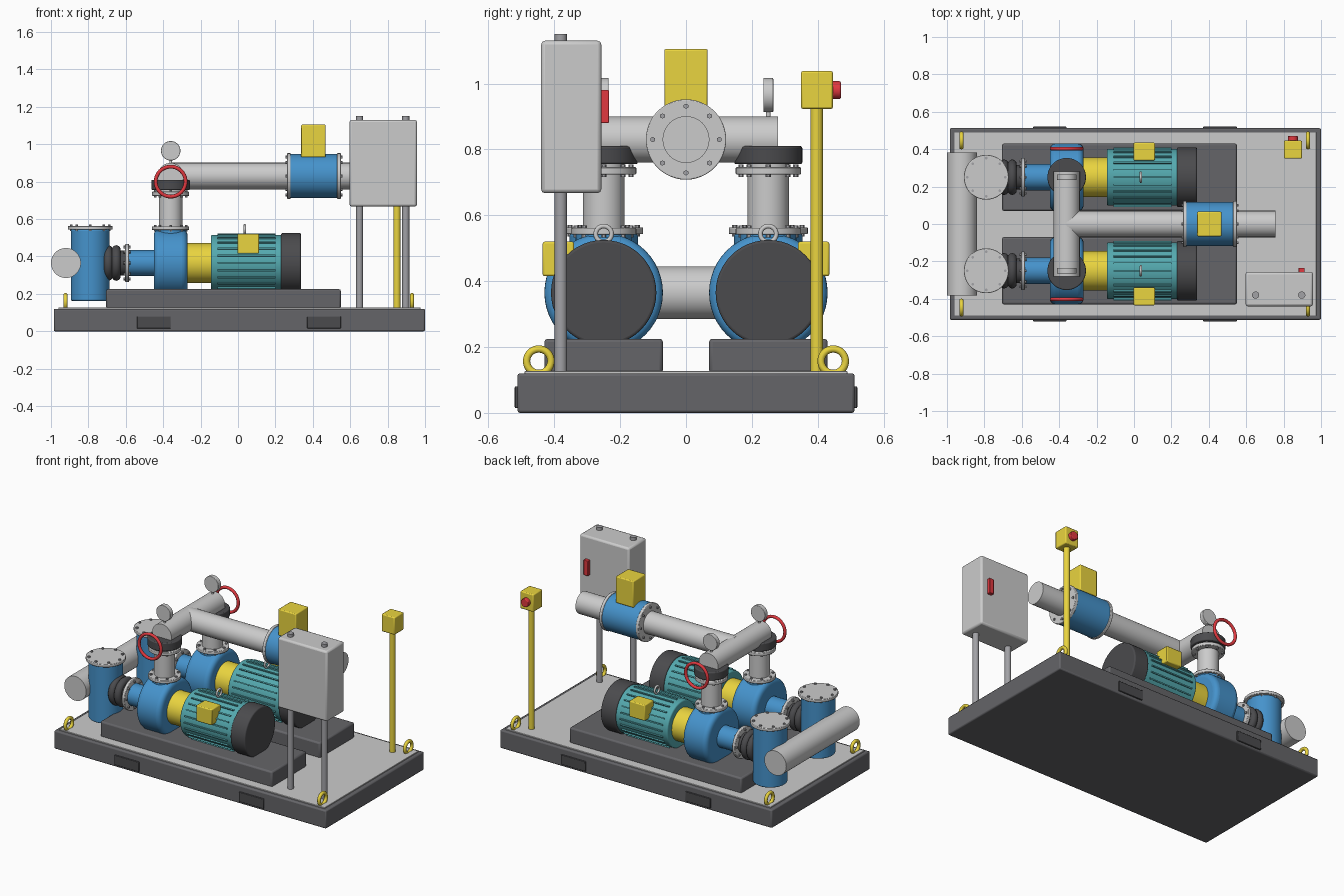
import bpy, bmesh, math
from mathutils import Vector, Matrix

if "Cube" in bpy.data.objects:
    bpy.data.objects.remove(bpy.data.objects["Cube"])


def material(name, *rgb):
    m = bpy.data.materials.new(name)
    m.diffuse_color = (*rgb, 1)
    m.use_nodes = True
    m.node_tree.nodes["Principled BSDF"].inputs["Base Color"].default_value = m.diffuse_color
    return m


BLUE = material("blue_paint", 0.06, 0.29, 0.60)
TEAL = material("teal_paint", 0.09, 0.40, 0.43)
YELLOW = material("yellow_paint", 0.82, 0.66, 0.05)
RED = material("red_paint", 0.75, 0.04, 0.05)
DARK = material("dark_rubber", 0.07, 0.07, 0.075)
FRAME = material("frame_grey", 0.13, 0.13, 0.14)
STEEL = material("post_steel", 0.36, 0.36, 0.38)
X, Y, Z = Vector((1, 0, 0)), Vector((0, 1, 0)), Vector((0, 0, 1))


def finish(name, bm, mat=None, bevel=0, segments=3):
    me = bpy.data.meshes.new(name)
    bmesh.ops.recalc_face_normals(bm, faces=bm.faces)
    bm.to_mesh(me)
    bm.free()
    ob = bpy.data.objects.new(name, me)
    bpy.context.collection.objects.link(ob)
    if mat:
        me.materials.append(mat)
    if bevel:
        b = ob.modifiers.new("bevel", 'BEVEL')
        b.width, b.segments = bevel, segments
        b.limit_method, b.angle_limit = 'ANGLE', math.radians(40)
    bpy.ops.object.select_all(action='DESELECT')
    ob.select_set(True)
    bpy.context.view_layer.objects.active = ob
    bpy.ops.object.shade_smooth_by_angle(angle=math.radians(35))
    return ob


def add_cyl(bm, a, b, r, n=48):
    a, b = Vector(a), Vector(b)
    rot = (b - a).to_track_quat('Z', 'Y').to_matrix().to_4x4()
    bmesh.ops.create_cone(bm, cap_ends=True, segments=n, radius1=r, radius2=r,
                          depth=(b - a).length, matrix=Matrix.Translation((a + b) / 2) @ rot)


def cyl(name, a, b, r, mat=None, bevel=0, segments=3, n=48):
    bm = bmesh.new()
    add_cyl(bm, a, b, r, n)
    return finish(name, bm, mat, bevel, segments)


def add_box(bm, lo, hi, rot=None):
    lo, hi = Vector(lo), Vector(hi)
    m = Matrix.Translation((lo + hi) / 2) @ Matrix.Diagonal((*(hi - lo), 1))
    bmesh.ops.create_cube(bm, size=1, matrix=(rot @ m) if rot else m)


def box(name, lo, hi, mat=None, bevel=0.006):
    bm = bmesh.new()
    add_box(bm, lo, hi)
    return finish(name, bm, mat, bevel, 2)


def ring(name, center, axis, R, r, mat=None, n=40, k=12):
    # torus made by spinning a circle
    bm = bmesh.new()
    rot = Vector(axis).to_track_quat('Z', 'Y').to_matrix().to_4x4()
    rows = [[bm.verts.new(((R + r * math.cos(t)) * math.cos(u),
                           (R + r * math.cos(t)) * math.sin(u), r * math.sin(t)))
             for t in [2 * math.pi * j / k for j in range(k)]]
            for u in [2 * math.pi * i / n for i in range(n)]]
    for i in range(n):
        for j in range(k):
            p, q, s = rows[i], rows[(i + 1) % n], (j + 1) % k
            bm.faces.new((p[j], q[j], q[s], p[s]))
    bm.transform(Matrix.Translation(center) @ rot)
    return finish(name, bm, mat)


def flange(name, a, b, r, bolt_r, count=8):
    a, b = Vector(a), Vector(b)
    d = (b - a).normalized()
    cyl(name, a, b, r, bevel=0.003, segments=2)
    side = X if abs(d.x) < 0.5 else Y
    up = d.cross(side)
    bm = bmesh.new()
    for i in range(count):
        t = 2 * math.pi * i / count
        o = (side * math.cos(t) + up * math.sin(t)) * bolt_r
        add_cyl(bm, a + o - d * 0.008, b + o + d * 0.008, 0.008, 6)
    finish(name + "_bolts", bm, STEEL)


# skid base, deck plate and fork pockets
box("skid_base", (-0.985, -0.512, 0), (1, 0.512, 0.12), FRAME, 0.008)
box("deck_plate", (-0.96, -0.49, 0.115), (0.975, 0.49, 0.127), None, 0.002)
for i, x in enumerate((-0.45, 0.46)):
    box(f"fork_pocket_{i}", (x - 0.09, -0.52, 0.015), (x + 0.09, 0.52, 0.08), DARK, 0.003)
for x in (-0.922, 0.93):
    for y in (-0.447, 0.447):
        ring(f"lifting_lug_{x}_{y}", (x, y, 0.157), X, 0.037, 0.011, YELLOW)

H = 0.365   # pump shaft height
PX = -0.36  # discharge line position
for s, tag in ((-1, "front"), (1, "back")):
    y = 0.25 * s

    def P(x, z=H):
        return (x, y, z)

    box(f"plinth_{tag}", (-0.705, y - 0.18, 0.12), (0.55, y + 0.18, 0.225), FRAME, 0.01)
    # motor with fins, fan cover and fittings
    cyl(f"motor_{tag}", P(-0.145), P(0.24), 0.151, TEAL, 0.008)
    bm = bmesh.new()
    for i in range(24):
        rot = Matrix.Translation(P(0)) @ Matrix.Rotation(math.radians(15 * i), 4, 'X')
        add_box(bm, (-0.11, -0.004, 0.14), (0.20, 0.004, 0.159), rot)
    finish(f"motor_fins_{tag}", bm, TEAL)
    cyl(f"fan_cover_{tag}", P(0.23), P(0.337), 0.16, DARK, 0.008)
    ring(f"motor_eye_{tag}", P(0.037, 0.543), X, 0.024, 0.007)
    ys = sorted((0.34 * s, 0.435 * s))
    box(f"terminal_box_{tag}", (-0.003, ys[0], 0.415), (0.112, ys[1], 0.52), YELLOW)
    cyl(f"coupling_guard_{tag}", P(-0.28), P(-0.14), 0.106, YELLOW, 0.004)
    # pump casing and suction branch
    cyl(f"pump_casing_{tag}", P(-0.45), P(-0.27), 0.18, BLUE, 0.03, 5)
    cyl(f"casing_neck_{tag}", P(PX, 0.45), P(PX, 0.548), 0.085, BLUE)
    cyl(f"suction_nozzle_{tag}", P(-0.585), P(-0.44), 0.07, BLUE)
    flange(f"suction_flange_{tag}", P(-0.603), P(-0.583), 0.102, 0.085)
    cyl(f"suction_pipe_{tag}", P(-0.75), P(-0.59), 0.066, DARK)
    for i, x in enumerate((-0.694, -0.651)):
        ring(f"rubber_joint_{i}_{tag}", P(x), X, 0.071, 0.024, DARK)
    # strainer pot
    cyl(f"strainer_{tag}", P(-0.79, 0.163), P(-0.79, 0.545), 0.104, BLUE, 0.008)
    flange(f"strainer_lid_{tag}", P(-0.79, 0.543), P(-0.79, 0.563), 0.12, 0.102)
    # discharge riser, valve, handwheel and gauge
    flange(f"riser_flange_low_{tag}", P(PX, 0.541), P(PX, 0.561), 0.099, 0.083)
    cyl(f"riser_{tag}", P(PX, 0.55), P(PX, 0.80), 0.063)
    flange(f"riser_flange_high_{tag}", P(PX, 0.724), P(PX, 0.746), 0.099, 0.083)
    cyl(f"valve_body_{tag}", P(PX, 0.755), P(PX, 0.81), 0.103, DARK, 0.006)
    ring(f"handwheel_{tag}", (PX, 0.403 * s, 0.80), Y, 0.08, 0.01, RED)
    cyl(f"gauge_stem_{tag}", P(PX, 0.87), P(PX, 0.93), 0.007)
    cyl(f"gauge_{tag}", (PX, y - 0.015, 0.965), (PX, y + 0.015, 0.965), 0.052, None, 0.003)

# headers and main outlet line
cyl("suction_header", (-0.92, -0.383, H), (-0.92, 0.383, H), 0.08)
cyl("discharge_header", (PX, -0.28, 0.83), (PX, 0.28, 0.83), 0.07)
cyl("outlet_pipe", (PX, 0, 0.83), (0.757, 0, 0.83), 0.071)
cyl("check_valve", (0.27, 0, 0.83), (0.54, 0, 0.83), 0.118, BLUE)
for i, x in enumerate((0.262, 0.53)):
    flange(f"check_valve_flange_{i}", (x, 0, 0.83), (x + 0.02, 0, 0.83), 0.122, 0.101)
box("valve_actuator", (0.338, -0.066, 0.93), (0.468, 0.066, 1.105), YELLOW)

# control cabinet on posts
box("control_cabinet", (0.596, -0.44, 0.667), (0.957, -0.257, 1.13), None, 0.012)
for i, x in enumerate((0.65, 0.897)):
    cyl(f"cabinet_post_{i}", (x, -0.38, 0.12), (x, -0.38, 1.15), 0.019, STEEL)
box("cabinet_handle", (0.88, -0.262, 0.88), (0.912, -0.234, 0.98), RED, 0.003)

# emergency stop stand
cyl("stop_post", (0.85, 0.397, 0.12), (0.85, 0.397, 0.94), 0.019, YELLOW)
box("stop_box", (0.802, 0.349, 0.923), (0.898, 0.446, 1.038), YELLOW)
cyl("stop_button", (0.85, 0.44, 0.98), (0.85, 0.47, 0.98), 0.027, RED, 0.004)
